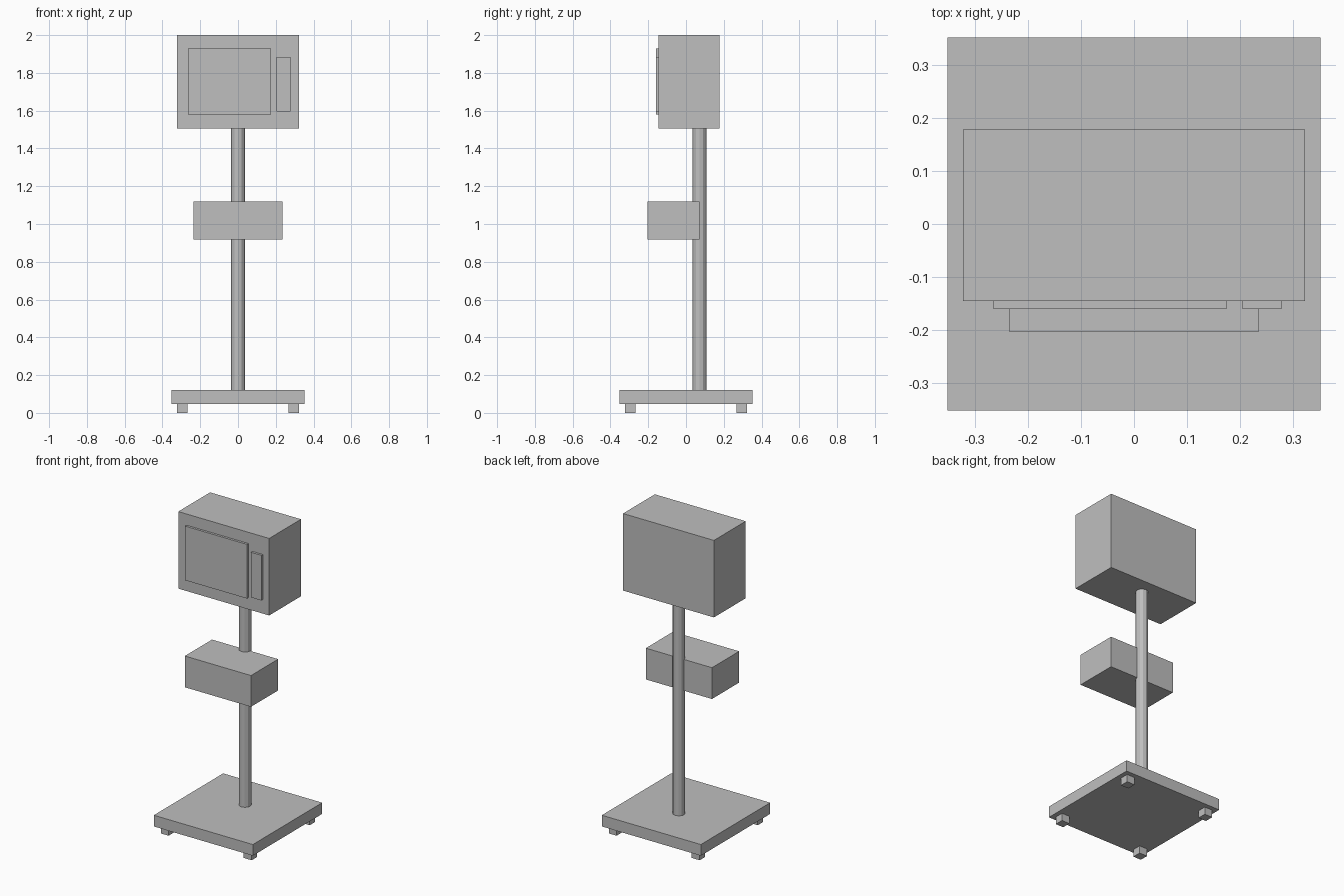
import bpy

if "Cube" in bpy.data.objects:
    bpy.data.objects.remove(bpy.data.objects["Cube"], do_unlink=True)

grey = bpy.data.materials.new("plain grey")
grey.use_nodes = True
colour = (0.52, 0.52, 0.52, 1)
grey.diffuse_color = colour
grey.node_tree.nodes["Principled BSDF"].inputs["Base Color"].default_value = colour


def finish(name):
    ob = bpy.context.object
    ob.name = name
    ob.data.materials.append(grey)
    return ob


def box(name, x, y, z):
    """Box spanning the given (low, high) range on each axis."""
    spans = (x, y, z)
    bpy.ops.mesh.primitive_cube_add(size=1, location=[(a + b) / 2 for a, b in spans])
    ob = finish(name)
    ob.scale = [b - a for a, b in spans]
    bpy.ops.object.transform_apply(location=False, rotation=False, scale=True)
    return ob


# Base plate on four feet
box("base_plate", (-0.352, 0.352), (-0.352, 0.352), (0.048, 0.12))
for x, side in ((-0.295, "right"), (0.295, "left")):
    for y, end in ((-0.295, "front"), (0.295, "back")):
        box(f"{end}_{side}_foot", (x - 0.028, x + 0.028), (y - 0.028, y + 0.028), (0, 0.048))

# Faceted post
low, high = 0.12, 1.505
bpy.ops.mesh.primitive_cylinder_add(vertices=12, radius=0.037, depth=high - low,
                                    location=(0, 0.072, (low + high) / 2))
finish("post")

# Middle box hung on the post
box("middle_box", (-0.235, 0.235), (-0.204, 0.072), (0.917, 1.118))

# Cabinet with raised screen and control panel
box("cabinet", (-0.323, 0.323), (-0.145, 0.178), (1.505, 2.0))
box("screen", (-0.265, 0.175), (-0.16, -0.14), (1.58, 1.928))
box("control_panel", (0.205, 0.278), (-0.16, -0.14), (1.595, 1.885))
